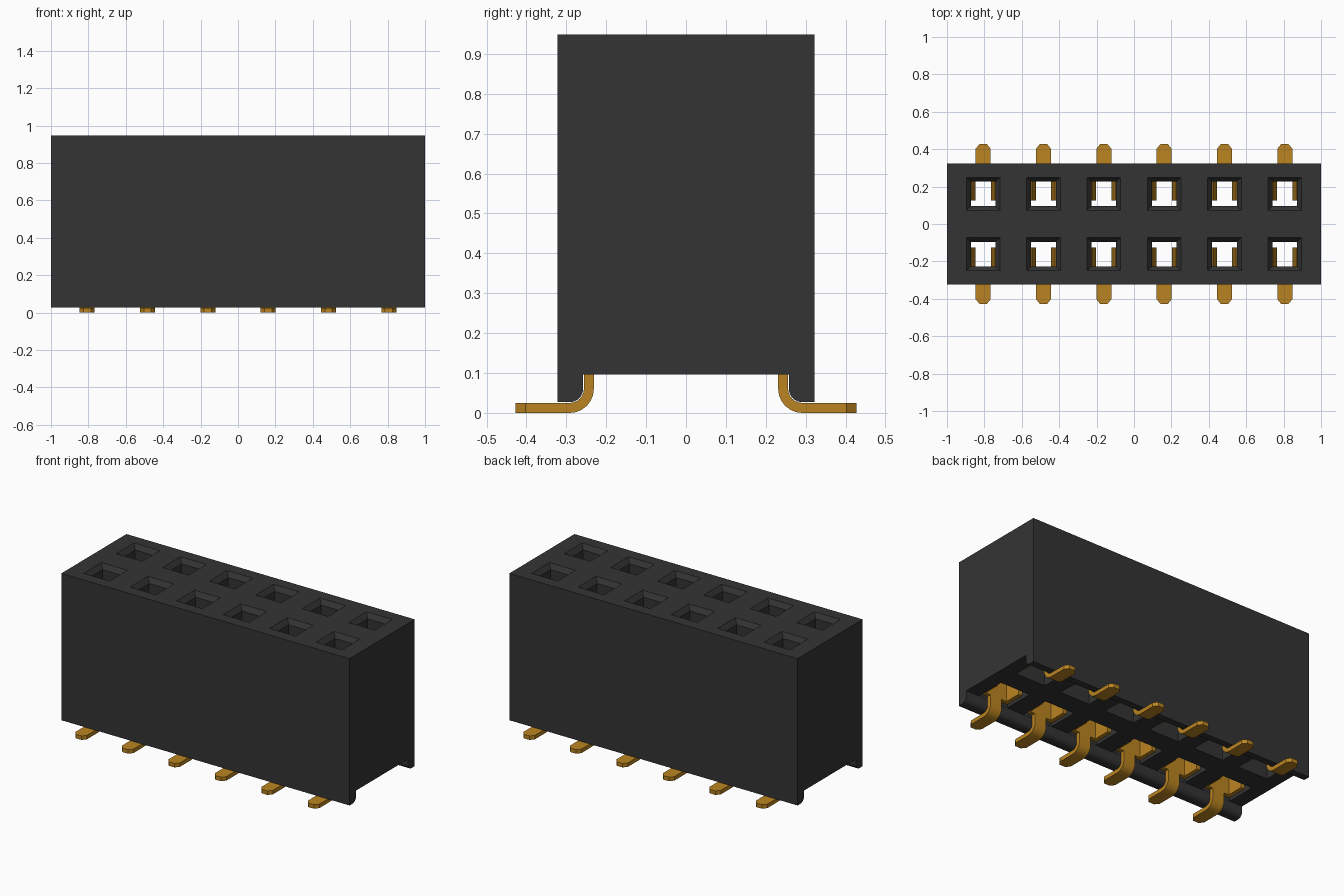
import bpy, bmesh
from math import sin, cos, pi

cube = bpy.data.objects.get("Cube")
if cube:
    bpy.data.objects.remove(cube)

PITCH = 0.3226
COLUMNS = [(i - 2.5) * PITCH for i in range(6)]
ROW = PITCH / 2
BEND_Y, BEND_Z = 0.291, 0.06          # centre of the lead bend
BEND = [i * pi / 12 for i in range(7)]


def material(name, colour):
    m = bpy.data.materials.new(name)
    m.use_nodes = True
    m.diffuse_color = colour
    m.node_tree.nodes["Principled BSDF"].inputs["Base Color"].default_value = colour
    return m


black = material("black plastic", (0.034, 0.034, 0.034, 1))
gold = material("gold metal", (0.49, 0.23, 0.015, 1))


def loft(bm, sections):
    """Closed skin through rings that have equal point counts."""
    rings = [[bm.verts.new(p) for p in s] for s in sections]
    n = len(rings[0])
    for a, b in zip(rings, rings[1:]):
        for i in range(n):
            j = (i + 1) % n
            bm.faces.new((a[i], a[j], b[j], b[i]))
    bm.faces.new(rings[0][::-1])
    bm.faces.new(rings[-1])


def rect(x0, x1, y0, y1, z):
    return [(x0, y0, z), (x1, y0, z), (x1, y1, z), (x0, y1, z)]


def finish(name, bm, mat):
    bmesh.ops.recalc_face_normals(bm, faces=bm.faces[:])
    mesh = bpy.data.meshes.new(name)
    bm.to_mesh(mesh)
    bm.free()
    mesh.materials.append(mat)
    ob = bpy.data.objects.new(name, mesh)
    bpy.context.collection.objects.link(ob)
    return ob


# Housing: rounded-lip profile run along the length
half = [(0.258, 0.096)]
half += [(BEND_Y - 0.033 * cos(a), BEND_Z - 0.033 * sin(a)) for a in BEND]
half += [(0.3226, 0.027), (0.3226, 0.948)]
profile = half + [(-y, z) for y, z in reversed(half)]
bm = bmesh.new()
loft(bm, [[(x, y, z) for y, z in profile] for x in (-1, 1)])
housing = finish("housing", bm, black)

# Socket cutter: funnel, square hole, then a wider chamber open below
bm = bmesh.new()
for x in COLUMNS:
    for s in (-1, 1):
        y = s * ROW
        steps = [(0.098, 0.958), (0.066, 0.918), (0.066, 0.85), (0.103, 0.85), (0.103, 0.08)]
        loft(bm, [rect(x - h, x + h, y - min(h, 0.0955), y + min(h, 0.0955), z)
                  for h, z in steps])
cutter = finish("socket_cutter", bm, black)
cutter.hide_render = True
cutter.hide_viewport = True
cut = housing.modifiers.new("sockets", 'BOOLEAN')
cut.object = cutter
cut.operation = 'DIFFERENCE'
cut.solver = 'EXACT'


def contact(bm, x, s):
    # Lead strip: pointed foot, bend, narrow neck, wide back plate
    strip = [(0.427, 0, 0.427, 0.025, 0.02), (0.402, 0, 0.402, 0.025, 0.04)]
    for a in reversed(BEND):
        strip.append((BEND_Y - 0.06 * cos(a), BEND_Z - 0.06 * sin(a),
                      BEND_Y - 0.035 * cos(a), BEND_Z - 0.035 * sin(a), 0.04))
    for z, w in ((0.115, 0.04), (0.115, 0.1), (0.8, 0.1)):
        strip.append((0.231, z, 0.256, z, w))
    loft(bm, [[(x - w, s * y0, z0), (x + w, s * y0, z0), (x + w, s * y1, z1), (x - w, s * y1, z1)]
              for y0, z0, y1, z1, w in strip])
    # Spring blades that pinch inward and flare at the mouth
    for side in (-1, 1):
        blade = [(0.115, 0.075), (0.35, 0.075), (0.7, 0.041), (0.8, 0.062)]
        loft(bm, [rect(x + side * d, x + side * (d + 0.025), s * 0.125, s * 0.231, z)
                  for z, d in blade])


# Contacts, one row on each side
for name, s in (("front_contacts", -1), ("back_contacts", 1)):
    bm = bmesh.new()
    for x in COLUMNS:
        contact(bm, x, s)
    row = finish(name, bm, gold)
    bpy.ops.object.select_all(action='DESELECT')
    row.select_set(True)
    bpy.context.view_layer.objects.active = row
    bpy.ops.object.shade_smooth_by_angle(angle=0.5)
